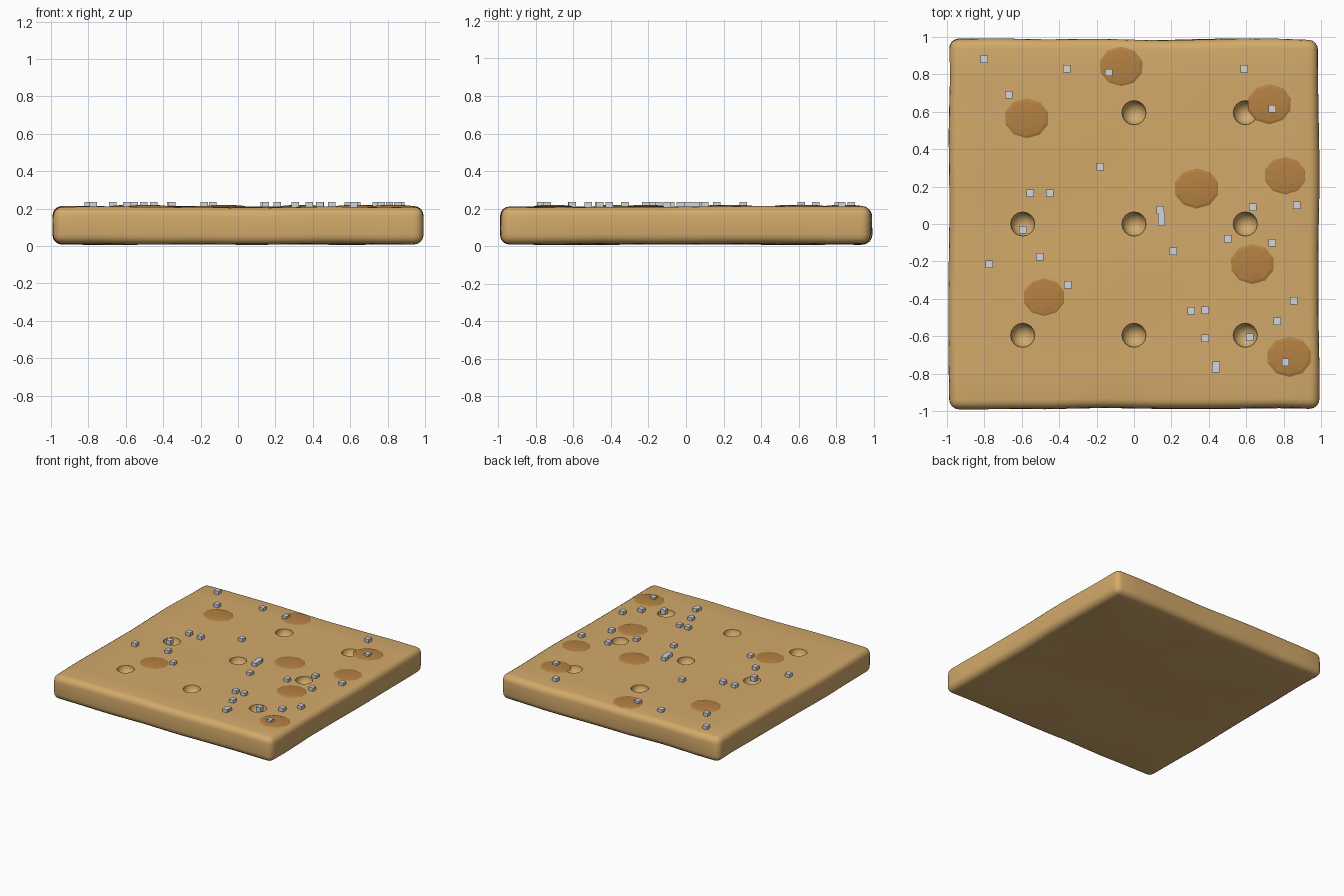
import bpy, bmesh, math
from mathutils import Vector, Matrix, noise

if "Cube" in bpy.data.objects:
    bpy.data.objects.remove(bpy.data.objects["Cube"])


def material(name, rgb):
    m = bpy.data.materials.new(name)
    m.diffuse_color = (*rgb, 1)
    m.use_nodes = True
    m.node_tree.nodes["Principled BSDF"].inputs["Base Color"].default_value = m.diffuse_color
    return m


def make_object(name, bm, mat):
    me = bpy.data.meshes.new(name)
    bm.to_mesh(me)
    bm.free()
    ob = bpy.data.objects.new(name, me)
    bpy.context.collection.objects.link(ob)
    me.materials.append(mat)
    return ob


def smooth(ob, angle):
    bpy.ops.object.select_all(action='DESELECT')
    ob.select_set(True)
    bpy.context.view_layer.objects.active = ob
    bpy.ops.object.shade_smooth_by_angle(angle=math.radians(angle))


baked = material("baked_tan", (0.65, 0.40, 0.145))
toasted = material("toasted_brown", (0.46, 0.22, 0.055))
salt_white = material("salt_white", (0.64, 0.67, 0.72))

TOP = 0.21

# Slab: rounded square with gently wavy edges
bm = bmesh.new()
bmesh.ops.create_cube(bm, size=1, matrix=Matrix.Translation((0, 0, 0.11)) @ Matrix.Diagonal((1.975, 1.975, 0.2, 1)))
bmesh.ops.bevel(bm, geom=bm.edges[:], offset=0.05, segments=4, profile=0.5, affect='EDGES')
long_edges = [e for e in bm.edges if e.calc_length() > 1]
bmesh.ops.subdivide_edges(bm, edges=long_edges, cuts=11, use_grid_fill=True)
for v in bm.verts:
    n = noise.noise_vector(v.co * 2.2 + Vector((3.1, 7.7, 1.3)))
    v.co += Vector((n.x * 0.012, n.y * 0.012, n.z * 0.007))
bmesh.ops.recalc_face_normals(bm, faces=bm.faces[:])
slab = make_object("cracker_slab", bm, baked)

# Docking holes: a 3 x 3 grid of round dimples
bm = bmesh.new()
for x in (-0.595, 0, 0.595):
    for y in (-0.595, 0, 0.595):
        bmesh.ops.create_uvsphere(bm, u_segments=16, v_segments=10, radius=0.065,
                                  matrix=Matrix.Translation((x, y, TOP)))
cutter = make_object("hole_cutter", bm, baked)
cutter.hide_render = True
mod = slab.modifiers.new("holes", 'BOOLEAN')
mod.operation = 'DIFFERENCE'
mod.solver = 'EXACT'
mod.object = cutter
bpy.context.view_layer.objects.active = slab
bpy.ops.object.modifier_apply(modifier=mod.name)
bpy.data.objects.remove(cutter)
smooth(slab, 40)

# Toasted spots: flattened ten-sided domes
SPOTS = [(-0.07, 0.84), (-0.575, 0.565), (0.725, 0.64), (0.81, 0.26),
         (0.335, 0.19), (0.63, -0.215), (-0.48, -0.39), (0.83, -0.71)]
bm = bmesh.new()
for x, y in SPOTS:
    bmesh.ops.create_uvsphere(bm, u_segments=10, v_segments=6, radius=1,
                              matrix=Matrix.Translation((x, y, TOP)) @ Matrix.Diagonal((0.121, 0.108, 0.01, 1)))
make_object("toasted_spots", bm, toasted)

# Salt: small cubes scattered over the top
SALT = [(-0.80, 0.88), (-0.36, 0.83), (-0.135, 0.81), (0.59, 0.83), (-0.67, 0.69),
        (0.74, 0.615), (-0.18, 0.305), (-0.555, 0.165), (-0.45, 0.165), (0.87, 0.10),
        (0.635, 0.09), (-0.595, -0.03), (-0.505, -0.175), (-0.775, -0.215), (-0.355, -0.325),
        (0.21, -0.145), (0.50, -0.08), (0.74, -0.10), (0.855, -0.41), (0.765, -0.52),
        (0.305, -0.465), (0.38, -0.46), (0.38, -0.61), (0.62, -0.605), (0.81, -0.74),
        (0.14, 0.075), (0.147, 0.045), (0.147, 0.01), (0.44, -0.755), (0.436, -0.775)]
bm = bmesh.new()
for x, y in SALT:
    bmesh.ops.create_cube(bm, size=0.04, matrix=Matrix.Translation((x, y, 0.216)))
make_object("salt_grains", bm, salt_white)
